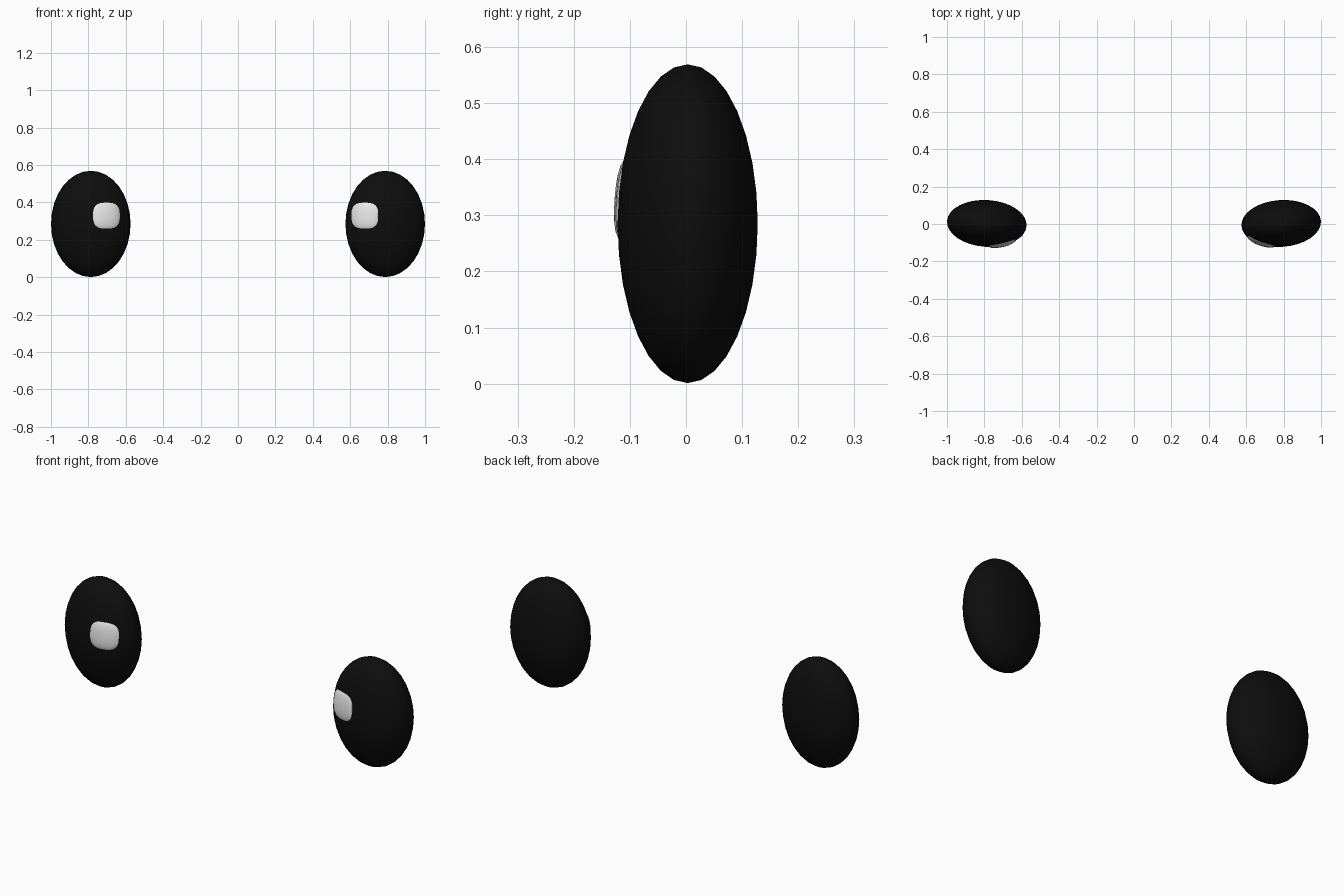
import bpy, bmesh, math
from mathutils import Matrix, Vector

if "Cube" in bpy.data.objects:
    bpy.data.objects.remove(bpy.data.objects["Cube"])


def material(name, value):
    m = bpy.data.materials.new(name)
    m.diffuse_color = (value, value, value, 1)
    m.use_nodes = True
    m.node_tree.nodes["Principled BSDF"].inputs["Base Color"].default_value = m.diffuse_color
    return m


black = material("glossy_black", 0.004)
white = material("highlight_white", 0.8)

RX, RY, RZ = 0.213, 0.125, 0.284   # eye radii
CY, CZ = 0.003, 0.285              # eye centre height and depth


def finish(bm, name, mat, smooth_angle):
    bmesh.ops.recalc_face_normals(bm, faces=bm.faces)
    me = bpy.data.meshes.new(name)
    bm.to_mesh(me)
    bm.free()
    me.materials.append(mat)
    ob = bpy.data.objects.new(name, me)
    bpy.context.collection.objects.link(ob)
    bpy.context.view_layer.objects.active = ob
    ob.select_set(True)
    bpy.ops.object.shade_smooth_by_angle(angle=math.radians(smooth_angle))
    ob.select_set(False)


def eye(name, cx, turn):
    # flattened ball, turned slightly outwards
    bm = bmesh.new()
    bmesh.ops.create_uvsphere(bm, u_segments=32, v_segments=16, radius=1)
    place = (Matrix.Translation((cx, CY, CZ)) @ Matrix.Rotation(turn, 4, 'Z')
             @ Matrix.Diagonal((RX, RY, RZ, 1)))
    bm.transform(place)
    finish(bm, name, black, 60)
    return place


def highlight(name, place, hx, hz):
    # thin rounded-square dome that follows the front of the eye
    inv = place.inverted()
    bm = bmesh.new()

    def point(x, z, lift):
        # intersect a front-to-back ray with the eye, then push outwards
        o = inv @ Vector((x, 0, z))
        d = inv.to_3x3() @ Vector((0, -1, 0))
        a, b, c = d.dot(d), o.dot(d), o.dot(o) - 1
        t = (-b + math.sqrt(max(b * b - a * c, 0))) / a
        p = place @ (o + d * t)
        n = (inv.to_3x3().transposed() @ (o + d * t)).normalized()
        return bm.verts.new(p + n * lift)

    n = 32
    rings = []
    for r, lift in ((0.25, 0.0085), (0.5, 0.008), (0.75, 0.0065),
                    (0.92, 0.0045), (1.0, 0.002), (1.0, -0.006)):
        ring = []
        for i in range(n):
            a = 2 * math.pi * i / n
            c, s = math.cos(a), math.sin(a)
            k = r / (abs(c) ** 3 + abs(s) ** 3) ** (1 / 3)
            ring.append(point(hx + 0.071 * k * c, hz + 0.069 * k * s, lift))
        rings.append(ring)
    centre = point(hx, hz, 0.0085)
    for i in range(n):
        j = (i + 1) % n
        bm.faces.new((centre, rings[0][i], rings[0][j]))
        for inner, outer in zip(rings, rings[1:]):
            bm.faces.new((inner[i], outer[i], outer[j], inner[j]))
    bm.faces.new(rings[-1])
    finish(bm, name, white, 50)


left = eye("left_eye", -0.787, -0.06)
right = eye("right_eye", 0.787, 0.06)
highlight("left_eye_highlight", left, -0.704, 0.329)
highlight("right_eye_highlight", right, 0.679, 0.329)
